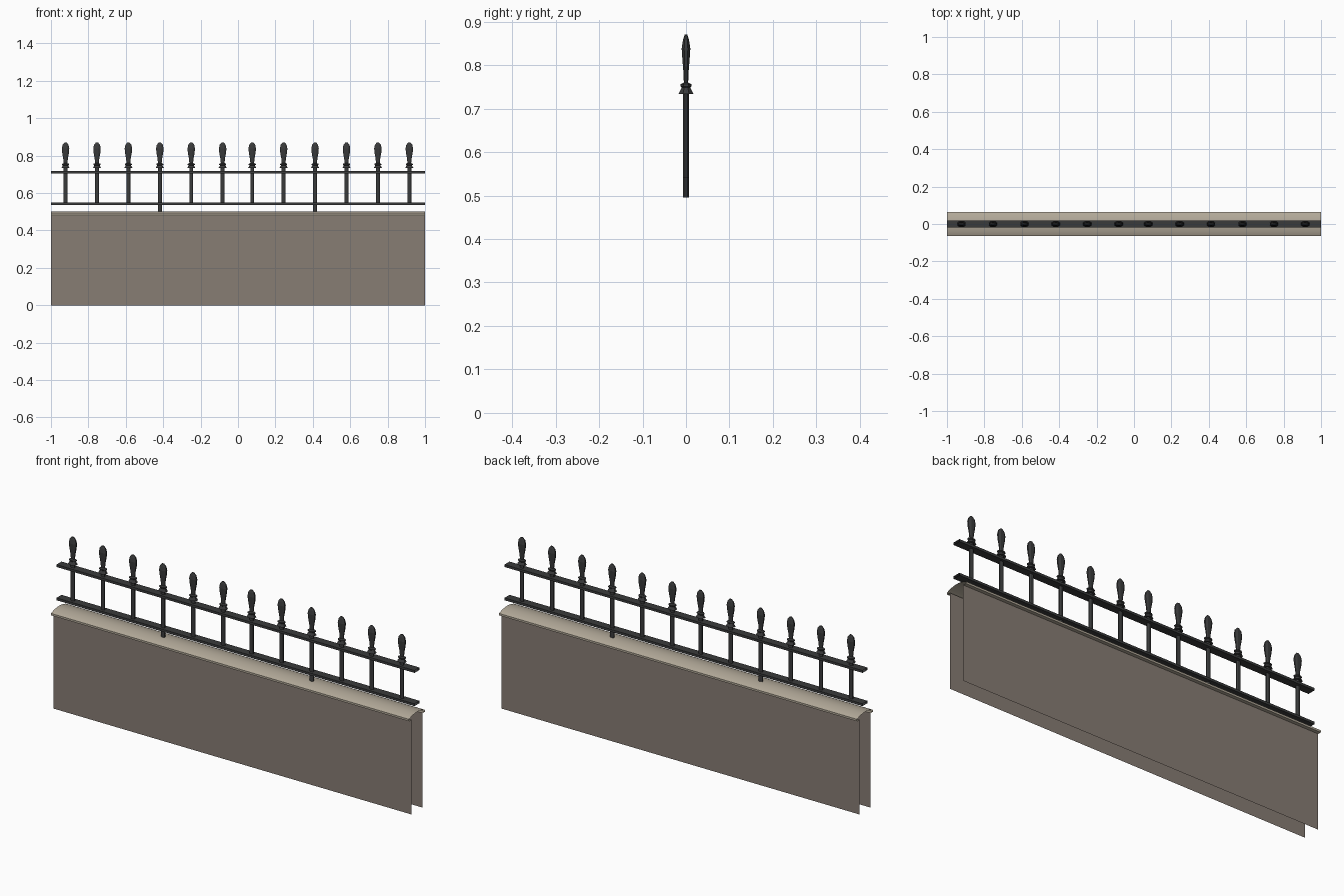
import bpy, math

if "Cube" in bpy.data.objects:
    bpy.data.objects.remove(bpy.data.objects["Cube"])


def mat(name, col):
    m = bpy.data.materials.new(name)
    m.diffuse_color = (*col, 1)
    m.use_nodes = True
    m.node_tree.nodes["Principled BSDF"].inputs["Base Color"].default_value = m.diffuse_color
    return m


IRON = mat("dark iron", (0.042, 0.043, 0.044))
WALL = mat("brown grey stone", (0.245, 0.205, 0.175))
COPE = mat("pale coping stone", (0.45, 0.40, 0.32))


def make(name, verts, faces, m):
    me = bpy.data.meshes.new(name)
    me.from_pydata(verts, [], faces)
    me.materials.append(m)
    ob = bpy.data.objects.new(name, me)
    bpy.context.collection.objects.link(ob)
    return ob


def extrude_x(name, prof, m, closed=False):
    """Open-ended sheet: a y,z profile (clockwise from front) swept along x."""
    n = len(prof)
    verts = [(x, y, z) for x in (-1, 1) for y, z in prof]
    faces = [(i, n + i, n + (i + 1) % n, (i + 1) % n)
             for i in range(n if closed else n - 1)]
    return make(name, verts, faces, m)


def lathe(name, x, rings, m, sides=8):
    """Stack of flattened octagon rings: (half width x, half depth y, z)."""
    k = 1 / math.cos(math.pi / sides)
    verts, faces = [], []
    for rx, ry, z in rings:
        for i in range(sides):
            a = 2 * math.pi * (i + 0.5) / sides
            verts.append((x + rx * k * math.cos(a), ry * k * math.sin(a), z))
    for r in range(len(rings) - 1):
        for i in range(sides):
            j = (i + 1) % sides
            b = r * sides
            faces.append((b + i, b + j, b + sides + j, b + sides + i))
    faces.append(tuple(reversed(range(sides))))
    faces.append(tuple(range((len(rings) - 1) * sides, len(rings) * sides)))
    return make(name, verts, faces, m)


# wall: two plain faces with open ends
extrude_x("wall_front", [(-0.045, 0), (-0.045, 0.478)], WALL)
extrude_x("wall_back", [(0.045, 0.478), (0.045, 0)], WALL)

# coping: lip below, shallow rounded top
N = 12
arc = [(-0.063 + 0.126 * i / N,
        0.487 + 0.014 * math.sin(math.pi * i / N) ** 0.8 if 0 < i < N else 0.487)
       for i in range(N + 1)]
cope = extrude_x("coping", [(-0.045, 0.477), (-0.063, 0.477)] + arc +
                 [(0.063, 0.477), (0.045, 0.477)], COPE)
bpy.context.view_layer.objects.active = cope
cope.select_set(True)
bpy.ops.object.shade_smooth_by_angle(angle=math.radians(40))
cope.select_set(False)

# two flat rails with open ends
for name, z in (("lower_rail", 0.543), ("upper_rail", 0.711)):
    extrude_x(name, [(-0.02, z - 0.006), (-0.02, z + 0.006),
                     (0.02, z + 0.006), (0.02, z - 0.006)], IRON, True)

# posts with collar and spear finial; two posts reach the coping
xs = [-0.922 + 0.168 * i for i in range(6)] + [0.076 + 0.168 * i for i in range(6)]
for i, x in enumerate(xs):
    low = 0.495 if i in (3, 8) else 0.54
    lathe("post", x, [(0.0105, 0.0065, low), (0.0105, 0.0065, 0.738)], IRON)
    lathe("finial", x, [
        (0.022, 0.017, 0.734), (0.014, 0.010, 0.748), (0.019, 0.0125, 0.751),
        (0.019, 0.0125, 0.756), (0.010, 0.005, 0.760), (0.0125, 0.006, 0.785),
        (0.018, 0.0085, 0.815), (0.020, 0.010, 0.838),
        (0.016, 0.007, 0.858), (0.006, 0.003, 0.870)], IRON)
